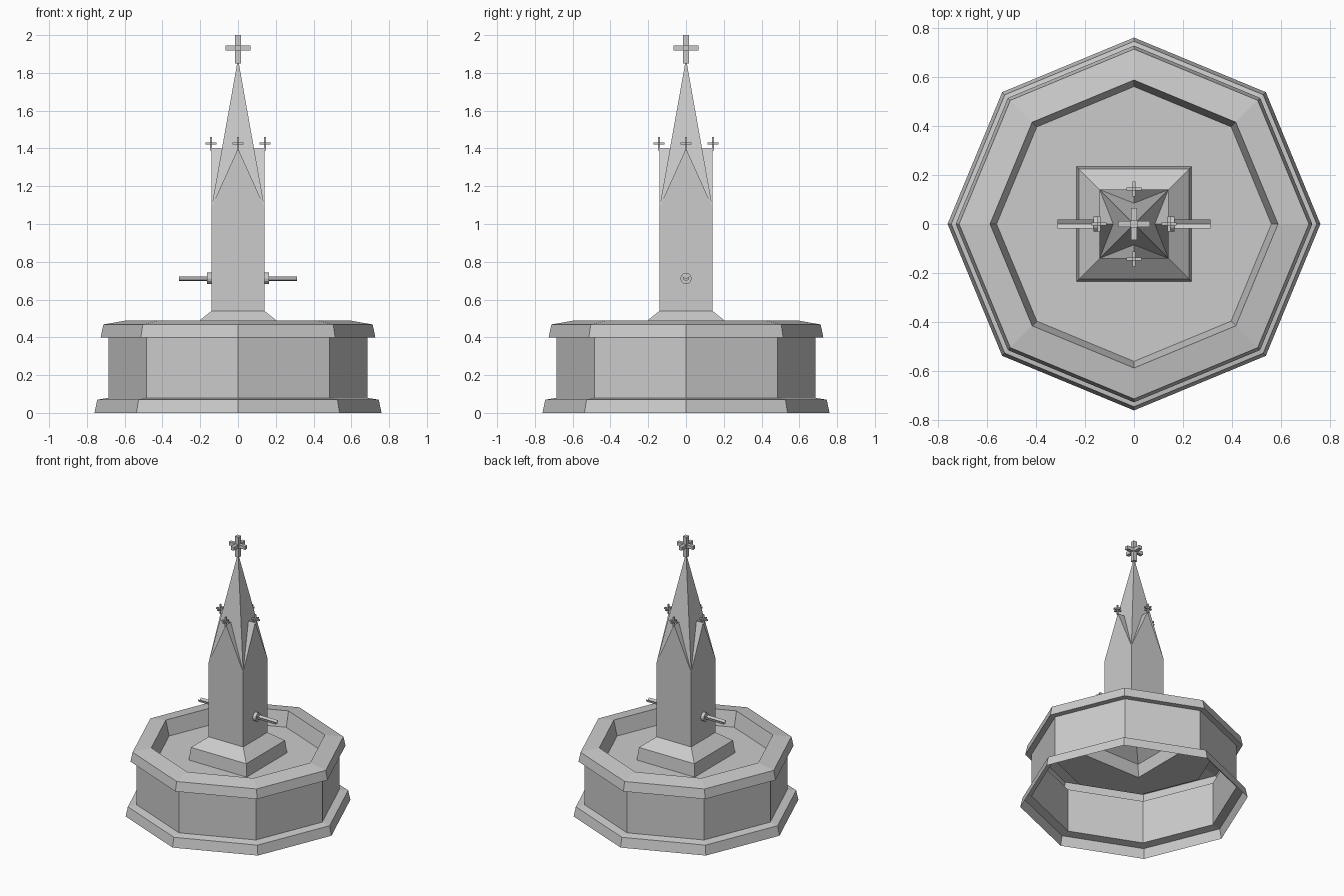
import bpy, bmesh
from math import cos, sin, pi, sqrt
from mathutils import Matrix

if "Cube" in bpy.data.objects:
    bpy.data.objects.remove(bpy.data.objects["Cube"])


def finish(name, bm):
    bmesh.ops.recalc_face_normals(bm, faces=bm.faces)
    me = bpy.data.meshes.new(name)
    bm.to_mesh(me)
    bm.free()
    ob = bpy.data.objects.new(name, me)
    bpy.context.collection.objects.link(ob)
    return ob


def ring(bm, sides, r, z, start=0.0):
    return [bm.verts.new((r * cos(start + 2 * pi * i / sides),
                          r * sin(start + 2 * pi * i / sides), z)) for i in range(sides)]


def lathe(name, profile, sides, start=0.0):
    bm = bmesh.new()
    rings = [ring(bm, sides, r, z, start) for r, z in profile]
    for a, b in zip(rings, rings[1:]):
        for i in range(sides):
            j = (i + 1) % sides
            bm.faces.new((a[i], a[j], b[j], b[i]))
    return finish(name, bm)


def add_box(bm, centre, size):
    m = Matrix.Translation(centre) @ Matrix.Diagonal((*size, 1))
    bmesh.ops.create_cube(bm, size=1, matrix=m)


def cross(name, x, y, z0, z1, arm_z, arm, t, arm_t):
    bm = bmesh.new()
    add_box(bm, (x, y, (z0 + z1) / 2), (t, t, z1 - z0))
    add_box(bm, (x, y, arm_z), (arm * 2, arm_t, arm_t))
    add_box(bm, (x, y, arm_z), (arm_t, arm * 2, arm_t))
    return finish(name, bm)


# Octagonal basin, an open shell with plinth, wall, rim and inner slope
lathe("basin", [(.76, 0), (.745, .07), (.685, .08), (.685, .40), (.727, .40),
                (.713, .468), (.587, .49), (.56, .38)], 8)

# Water surface around the pedestal
P = .235
bm = bmesh.new()
outer = ring(bm, 8, .56, .38)
inner = ring(bm, 4, P * sqrt(2), .38, pi / 4)
for i in range(4):
    k = 2 * i + 1
    bm.faces.new((inner[i], outer[k], outer[(k + 1) % 8], outer[(k + 2) % 8], inner[(i + 1) % 4]))
finish("water", bm)

# Square pedestal
lathe("pedestal", [(P * sqrt(2), .38), (.225 * sqrt(2), .472), (.14 * sqrt(2), .54)], 4, pi / 4)

# Tower with four gables and a pyramid spire
H, LOW, GABLE, TIP = .14, 1.09, 1.40, 1.875
bm = bmesh.new()
base = ring(bm, 4, H * sqrt(2), .54, pi / 4)
eave = ring(bm, 4, H * sqrt(2), LOW, pi / 4)
peak = ring(bm, 4, H, GABLE, pi / 2)
back = ring(bm, 4, H * (TIP - GABLE) / (TIP - LOW), GABLE, pi / 2)
tip = bm.verts.new((0, 0, TIP))
for i in range(4):
    j = (i + 1) % 4
    bm.faces.new((base[i], base[j], eave[j], peak[i], eave[i]))
    bm.faces.new((eave[i], peak[i], back[i]))
    bm.faces.new((peak[i], eave[j], back[i]))
    bm.faces.new((eave[i], back[i], tip))
    bm.faces.new((back[i], eave[j], tip))
finish("tower", bm)

# Crosses on the spire and gables
cross("spire_cross", 0, 0, 1.85, 2.0, 1.932, .066, .03, .025)
for i in range(4):
    a = i * pi / 2
    cross(f"gable_cross_{i + 1}", .143 * cos(a), .143 * sin(a), 1.39, 1.46, 1.426, .03, .011, .011)

# Spouts with round collars, one each side
trough = [(-.018, .722), (-.013, .704), (0, .698), (.013, .704), (.018, .722), (0, .711)]
for side, s in (("right", 1), ("left", -1)):
    bm = bmesh.new()
    m = Matrix.Translation((s * .15, 0, .712)) @ Matrix.Rotation(pi / 2, 4, 'Y')
    bmesh.ops.create_cone(bm, cap_ends=True, segments=12, radius1=.03, radius2=.03,
                          depth=.03, matrix=m)
    finish(f"collar_{side}", bm)
    bm = bmesh.new()
    a, b = [[bm.verts.new((s * x, y, z)) for y, z in trough] for x in (.15, .312)]
    n = len(trough)
    for i in range(n):
        j = (i + 1) % n
        bm.faces.new((a[i], a[j], b[j], b[i]))
    bm.faces.new(a)
    bm.faces.new(b)
    finish(f"spout_{side}", bm)
